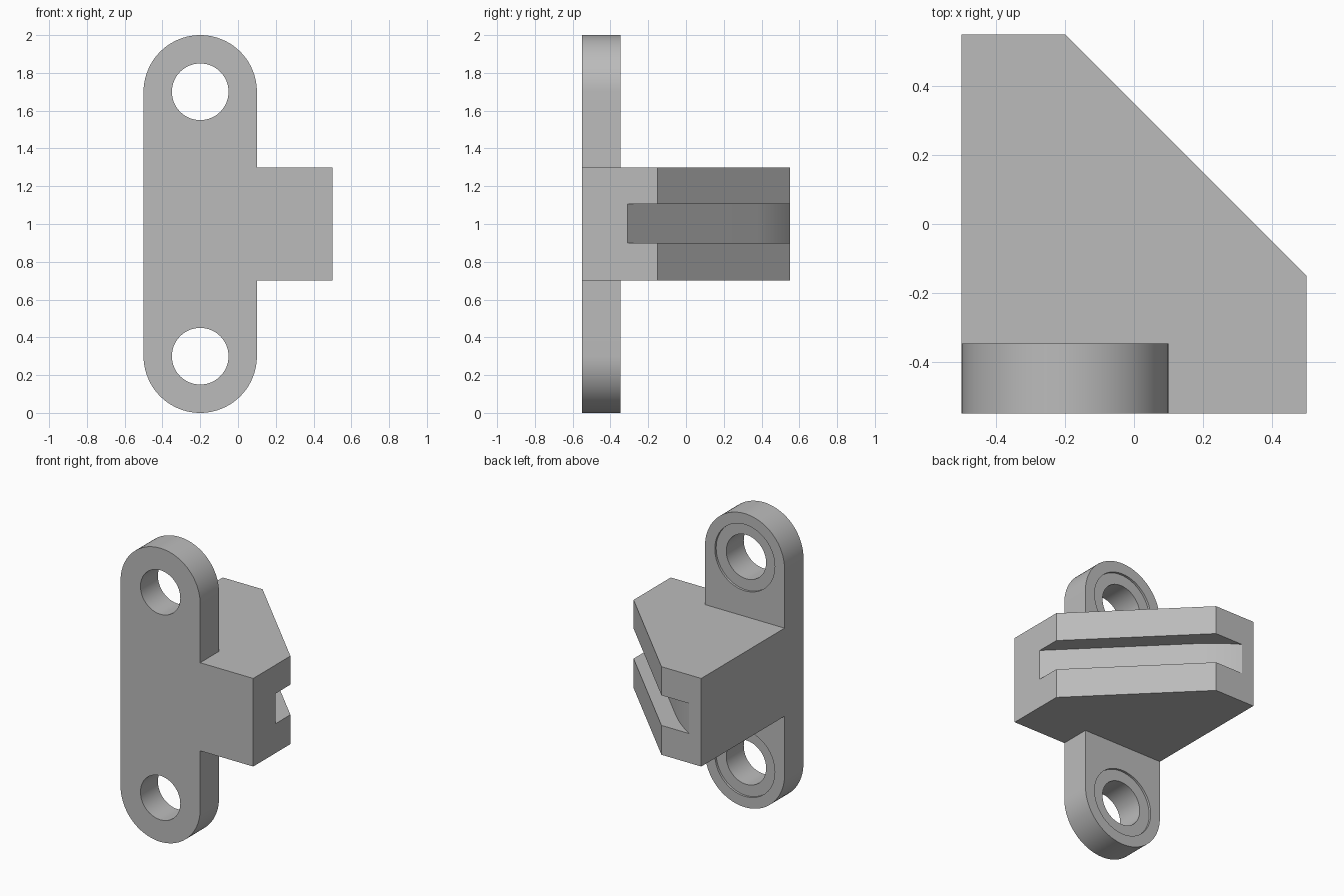
import bpy, bmesh, math
from mathutils import Vector

if "Cube" in bpy.data.objects:
    bpy.data.objects.remove(bpy.data.objects["Cube"], do_unlink=True)

grey = bpy.data.materials.new("plain grey")
grey.use_nodes = True
colour = (0.5, 0.5, 0.5, 1)
grey.diffuse_color = colour
grey.node_tree.nodes["Principled BSDF"].inputs["Base Color"].default_value = colour

HOLE_X, FRONT, PLATE_BACK, BACK = -0.2, -0.55, -0.347, 0.55


def prism(name, points, offset):
    """Extrude a closed outline of 3D points along offset."""
    bm = bmesh.new()
    face = bm.faces.new([bm.verts.new(p) for p in points])
    ext = bmesh.ops.extrude_face_region(bm, geom=[face])
    moved = [g for g in ext["geom"] if isinstance(g, bmesh.types.BMVert)]
    bmesh.ops.translate(bm, verts=moved, vec=Vector(offset))
    bmesh.ops.recalc_face_normals(bm, faces=bm.faces)
    mesh = bpy.data.meshes.new(name)
    bm.to_mesh(mesh)
    bm.free()
    mesh.materials.append(grey)
    ob = bpy.data.objects.new(name, mesh)
    bpy.context.collection.objects.link(ob)
    return ob


def arc(z, radius, y, start, end, steps):
    """Points on an arc in the front plane around the hole axis."""
    angles = [start + (end - start) * i / steps for i in range(steps + 1)]
    return [(HOLE_X + radius * math.cos(a), y, z + radius * math.sin(a)) for a in angles]


def cylinder(name, z, radius, y0, y1):
    return prism(name, arc(z, radius, y0, 0, math.tau, 64)[:-1], (0, y1 - y0, 0))


# Mounting plate with rounded ends
outline = arc(1.7, 0.3, FRONT, 0, math.pi, 40) + arc(0.3, 0.3, FRONT, math.pi, math.tau, 40)
bracket = prism("bracket", outline, (0, PLATE_BACK - FRONT, 0))

# Block with one chamfered corner
corners = [(-0.5, FRONT), (0.5, FRONT), (0.5, -0.15), (-0.2, BACK), (-0.5, BACK)]
block = prism("block", [(x, y, 0.7) for x, y in corners], (0, 0, 0.6))

# Slot along the chamfer, its floor bending near the back
slot_outline = [(1.2, 1.0), (0.8, -0.61)]
for i in range(15):
    s = 0.34 * i / 14
    d = s * s / 2.4
    slot_outline.append((-0.18 - (s + d) * 0.707, 0.37 + (s - d) * 0.707))
slot_outline.append((-0.45, 1.0))
slot = prism("slot_cutter", [(x, y, 0.9) for x, y in slot_outline], (0, 0, 0.205))

steps = [(block, "UNION"), (slot, "DIFFERENCE")]

# Bolt holes, each with a shallow round recess behind
for label, z in (("lower", 0.3), ("upper", 1.7)):
    steps.append((cylinder(label + "_hole_cutter", z, 0.15, -0.7, -0.2), "DIFFERENCE"))
    steps.append((cylinder(label + "_recess_cutter", z, 0.226, PLATE_BACK - 0.015, -0.2), "DIFFERENCE"))

for tool, operation in steps:
    mod = bracket.modifiers.new(tool.name, "BOOLEAN")
    mod.object = tool
    mod.operation = operation
    mod.solver = "EXACT"

# Bake the cuts and remove the cutters
bpy.context.view_layer.update()
shaped = bracket.evaluated_get(bpy.context.evaluated_depsgraph_get())
mesh = bpy.data.meshes.new_from_object(shaped)
bracket.modifiers.clear()
bracket.data = mesh
for tool, _ in steps:
    bpy.data.objects.remove(tool, do_unlink=True)

bm = bmesh.new()
bm.from_mesh(mesh)
bmesh.ops.remove_doubles(bm, verts=bm.verts, dist=1e-5)
bmesh.ops.dissolve_limit(bm, angle_limit=math.radians(0.1), verts=bm.verts, edges=bm.edges)
bm.to_mesh(mesh)
bm.free()

bpy.ops.object.select_all(action="DESELECT")
bracket.select_set(True)
bpy.context.view_layer.objects.active = bracket
bpy.ops.object.shade_smooth_by_angle(angle=math.radians(30))
